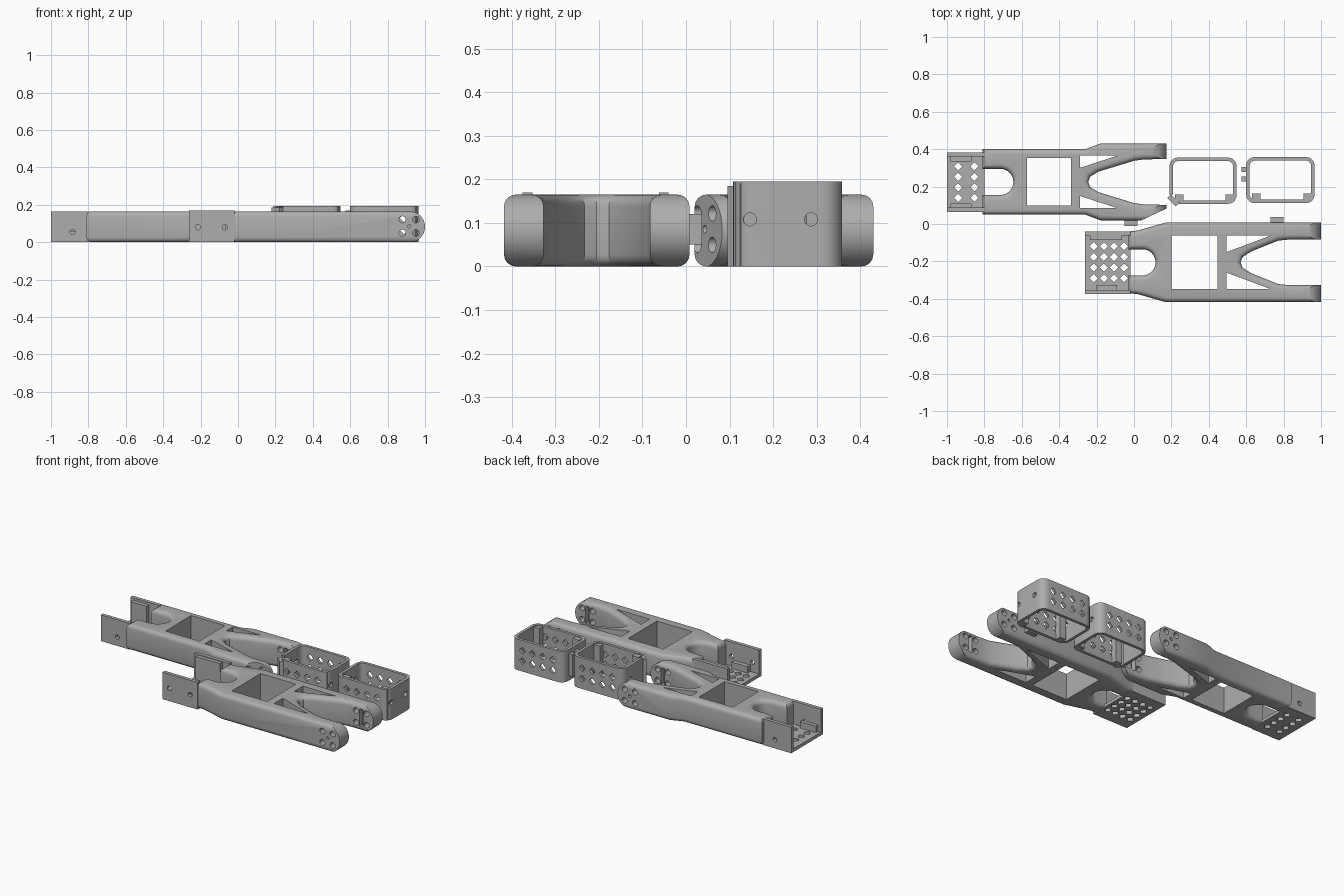
import bpy, bmesh
from math import cos, sin, pi

if "Cube" in bpy.data.objects:
    bpy.data.objects.remove(bpy.data.objects["Cube"])

grey = bpy.data.materials.new("plain_grey")
grey.use_nodes = True
grey.diffuse_color = (0.42, 0.42, 0.42, 1)
grey.node_tree.nodes["Principled BSDF"].inputs["Base Color"].default_value = (0.42, 0.42, 0.42, 1)

H = 0.165  # arm height


# --- helpers: profiles ---
def rect(a0, b0, a1, b1):
    return [(a0, b0), (a1, b0), (a1, b1), (a0, b1)]


def circle(a, b, r, n=16, start=0.0, sweep=2 * pi):
    return [(a + r * cos(start + sweep * i / n), b + r * sin(start + sweep * i / n)) for i in range(n)]


def diamond(a, b, r=0.022):
    return circle(a, b, r, 4)


def rounded(a0, b0, a1, b1, r):
    pts = []
    corners = [(a1 - r, b1 - r), (a0 + r, b1 - r), (a0 + r, b0 + r), (a1 - r, b0 + r)]
    for i, (a, b) in enumerate(corners):
        pts += [(a + r * cos(i * pi / 2 + k * pi / 12), b + r * sin(i * pi / 2 + k * pi / 12)) for k in range(7)]
    return pts


# --- helpers: solids ---
def solid(name, prisms, bevel=0.0):
    """Extrude each (profile, axis, low, high) and gather them in one object."""
    place = {"x": lambda a, b, t: (t, a, b), "y": lambda a, b, t: (a, t, b), "z": lambda a, b, t: (a, b, t)}
    bm = bmesh.new()
    for pts, axis, lo, hi in prisms:
        low = [bm.verts.new(place[axis](a, b, lo)) for a, b in pts]
        high = [bm.verts.new(place[axis](a, b, hi)) for a, b in pts]
        bm.faces.new(low)
        bm.faces.new(high)
        for i in range(len(pts)):
            j = (i + 1) % len(pts)
            bm.faces.new((low[i], low[j], high[j], high[i]))
    bmesh.ops.recalc_face_normals(bm, faces=bm.faces)
    if bevel:
        rims = [e for e in bm.edges if abs(e.verts[0].co.z - e.verts[1].co.z) < 1e-5]
        bmesh.ops.bevel(bm, geom=rims, offset=bevel, segments=4, profile=0.5, affect="EDGES")
    mesh = bpy.data.meshes.new(name)
    bm.to_mesh(mesh)
    bm.free()
    mesh.materials.append(grey)
    obj = bpy.data.objects.new(name, mesh)
    bpy.context.collection.objects.link(obj)
    return obj


def activate(obj):
    bpy.ops.object.select_all(action="DESELECT")
    obj.select_set(True)
    bpy.context.view_layer.objects.active = obj


def combine(obj, prisms, operation="DIFFERENCE"):
    cutter = solid("cutter", prisms)
    cutter.hide_render = True
    activate(obj)
    mod = obj.modifiers.new("cut", "BOOLEAN")
    mod.operation, mod.object, mod.solver = operation, cutter, "EXACT"
    bpy.ops.object.modifier_apply(modifier=mod.name)
    bpy.data.objects.remove(cutter)


def finish(obj):
    activate(obj)
    bpy.ops.object.shade_smooth_by_angle(angle=pi / 6)


# --- forked arm: mirrored outline, slot, window, struts and round pivot ends ---
def arm(name, cy, start, slot_end, outer, inner, window, strut, tip, chamfer=None):
    slot = circle(slot_end - 0.07, 0, 0.07, 8, 0, pi / 2)[1:] + [(slot_end - 0.07, 0.07), (start, 0.07)]
    half = slot + outer + inner
    pts = [(slot_end, 0)] + half + [(inner[-1][0] - 0.01, 0)] + [(x, -y) for x, y in reversed(half)]
    body = solid(name, [([(x, cy + y) for x, y in pts], "z", 0, H)], 0.027)

    # side profile rounds the fork tips
    r = H / 2 + 0.0005
    side = circle(tip - r, H / 2, r, 20, -pi / 2, pi)
    side += [(tip - r, H + 0.0005), (start - 0.1, H + 0.0005), (start - 0.1, -0.0005)]
    combine(body, [(side, "y", cy - 0.5, cy + 0.5)], "INTERSECT")

    # window and the two triangular gaps beside the struts
    x0, x1, wy = window
    cuts = [(rect(x0, cy - wy, x1, cy + wy), "z", -0.1, 0.3)]
    for s in (1, -1):
        cuts.append(([(x, cy + s * y) for x, y in strut], "z", -0.1, 0.3))
    combine(body, cuts)

    # pivot screw holes and slotted recess on the inner faces
    pivot = tip - 0.085
    holes = [(circle(pivot, H / 2 + 0.003, 0.009), "y", cy - 0.5, cy + 0.5)]
    for dx in (-0.036, 0.036):
        for dz in (-0.036, 0.036):
            holes.append((circle(pivot + dx, H / 2 + 0.003 + dz, 0.018), "y", cy - 0.5, cy + 0.5))
    combine(body, holes)
    combine(body, [(rect(pivot - 0.012, 0.03, pivot + 0.012, 0.138), "y", cy - 0.15, cy + 0.15)])
    if chamfer:
        combine(body, [(chamfer, "z", -0.1, 0.3)])
    finish(body)


arm("rear_arm", 0.225, -0.81, -0.645,
    [(-0.81, 0.175), (-0.26, 0.175), (-0.18, 0.205), (0.175, 0.205)],
    [(0.175, 0.123), (0.05, 0.12), (0.0, 0.113), (-0.19, 0.055), (-0.235, 0.028)],
    (-0.572, -0.337, 0.127), [(-0.29, 0.075), (-0.09, 0.14), (-0.29, 0.14)], 0.175,
    [(0.03, 0.015), (0.2, 0.095), (0.2, 0.0), (0.03, 0.0)])
arm("front_arm", -0.205, -0.03, 0.115,
    [(-0.03, 0.165), (0.02, 0.17), (0.17, 0.213), (1.0, 0.213)],
    [(1.0, 0.122), (0.83, 0.122), (0.77, 0.116), (0.63, 0.06), (0.58, 0.028)],
    (0.2, 0.447, 0.143), [(0.495, 0.055), (0.73, 0.143), (0.495, 0.143)], 1.0)


# --- open trays at the arm roots, with a perforated floor ---
def tray(name, x0, x1, y0, y1, top, columns, rows, pins):
    w = 0.022
    obj = solid(name, [(rect(y0, 0, y1, top), "x", x0, x1)])
    combine(obj, [(rect(y0 + w, 0.02, y1 - w, 0.4), "x", x0 - 0.1, x1 + 0.1)])
    combine(obj, [(diamond(x, y), "z", -0.1, 0.1) for x in columns for y in rows])
    combine(obj, [(circle(x, z, 0.014), "y", y0 - 0.1, y1 + 0.1) for x, z in pins])
    finish(obj)


tray("rear_tray", -1.0, -0.8, 0.065, 0.382, 0.164, (-0.94, -0.853),
     [0.14 + 0.056 * i for i in range(4)], [(-0.885, 0.055)])
tray("front_tray", -0.262, -0.018, -0.375, -0.04, 0.17, [-0.215 + 0.054 * i for i in range(4)],
     [-0.29 + 0.057 * i for i in range(4)], [(-0.215, 0.08), (-0.07, 0.08)])

# tray lips and walls joining the trays to the arms
blocks = {
    "front_tray_back_lip": (-0.235, -0.065, -0.085, -0.06, 0.02, 0.165),
    "front_tray_front_lip": (-0.2, -0.09, -0.36, -0.325, 0.0, 0.06),
    "rear_tray_back_lip": (-0.98, -0.87, 0.335, 0.362, 0.0, 0.15),
    "rear_tray_front_lip": (-0.98, -0.87, 0.085, 0.11, 0.0, 0.06),
    "rear_arm_tab": (-0.05, 0.02, -0.012, 0.03, 0.05, 0.12),
    "front_arm_tab": (0.73, 0.8, 0.0, 0.037, 0.05, 0.12),
}
for name, (x0, x1, y0, y1, z0, z1) in blocks.items():
    solid(name, [(rect(x0, y0, x1, y1), "z", z0, z1)])


# --- rounded, perforated sleeves ---
def sleeve(name, x0, x1, y0, y1, split=False):
    w, top, mid = 0.018, 0.195, (x0 + x1) / 2
    obj = solid(name, [(rounded(x0, y0, x1, y1, 0.045), "z", 0, top)])
    combine(obj, [(rounded(x0 + w, y0 + w, x1 - w, y1 - w, 0.03), "z", -0.1, 0.3)])
    combine(obj, [(diamond(mid + dx, z), "y", y0 - 0.1, y1 + 0.1)
                  for dx in (-0.105, -0.035, 0.035, 0.105) for z in (0.065, 0.13)])
    combine(obj, [(circle(y0 + d, 0.108, 0.015), "x", x0 - 0.1, x1 + 0.1) for d in (0.035, 0.175)])
    if split:
        combine(obj, [(rect(x0 - 0.1, y0 - 0.1, x0 + 0.05, y0 + 0.05), "z", -0.1, 0.3)])
        a, b = x0 + 0.018, y0 + 0.02
        clip = [(a - 0.03, b + 0.012), (a - 0.012, b + 0.03), (a + 0.035, b - 0.015), (a + 0.015, b - 0.033)]
        solid(name + "_clip", [(clip, "z", 0, top - 0.01)])
    else:
        solid(name + "_hooks", [(rect(x0 - 0.025, y0 + d, x0 + 0.005, y0 + d + 0.028), "z", 0.03, 0.17)
                                for d in (0.115, 0.165)])
    finish(obj)
    solid(name + "_posts", [(rect(x1 - 0.06, y0 + 0.012, x1 - 0.012, y0 + 0.05), "z", 0, top - 0.005),
                            (rect(x0 + 0.03, y0 + 0.012, x0 + 0.075, y0 + 0.05), "z", 0, top - 0.005)])


sleeve("left_sleeve", 0.6, 0.965, 0.112, 0.358)
sleeve("right_sleeve", 0.19, 0.548, 0.108, 0.355, True)
